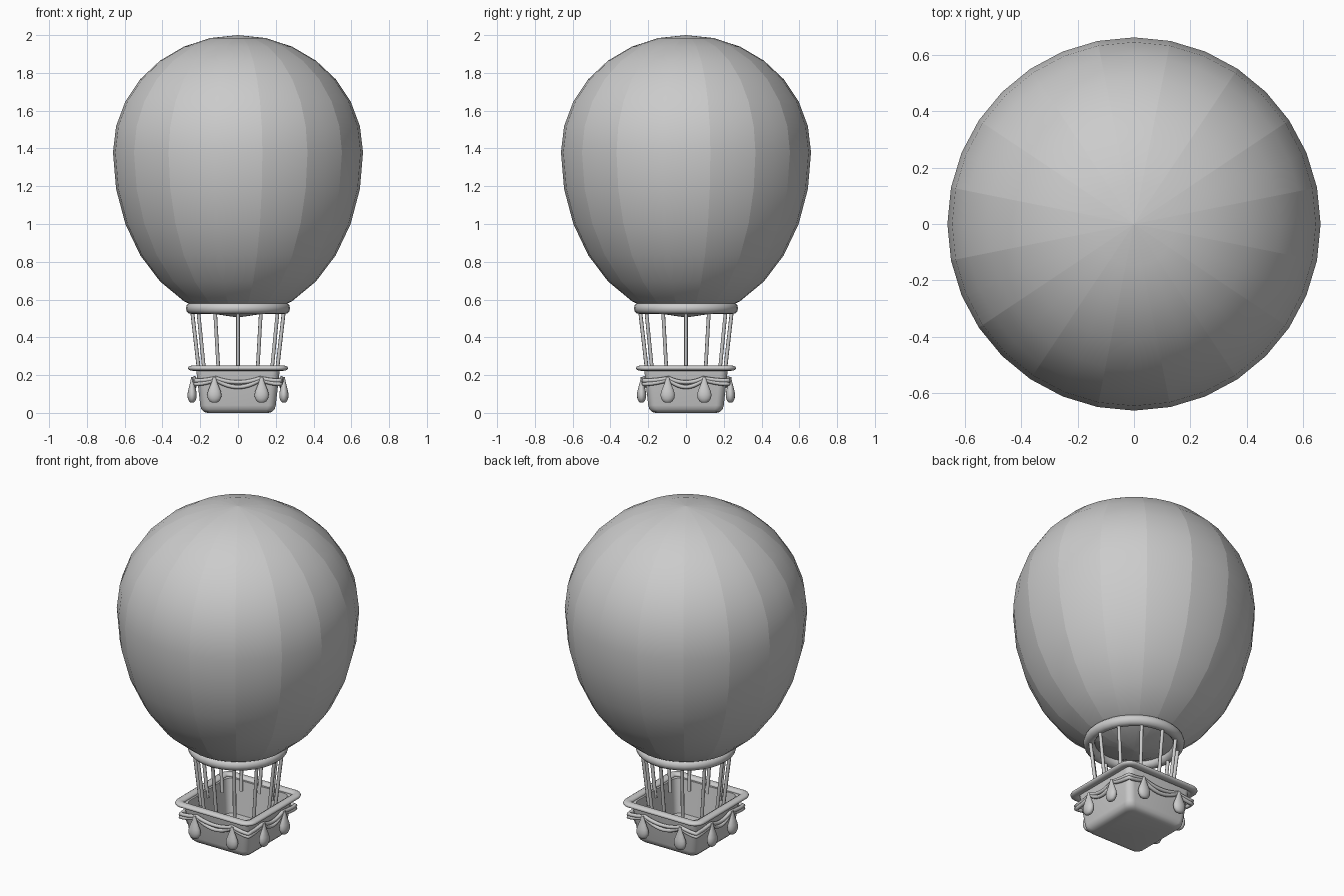
import bpy, bmesh
from math import sin, cos, pi, atan2, radians
from mathutils import Vector

if "Cube" in bpy.data.objects:
    bpy.data.objects.remove(bpy.data.objects["Cube"])


def finish(name, bm, angle=40):
    """Turn a bmesh into a smooth shaded object with sharp creases."""
    bmesh.ops.recalc_face_normals(bm, faces=bm.faces)
    mesh = bpy.data.meshes.new(name)
    bm.to_mesh(mesh)
    bm.free()
    mesh.shade_smooth()
    if angle:
        mesh.set_sharp_from_angle(angle=radians(angle))
    obj = bpy.data.objects.new(name, mesh)
    bpy.context.collection.objects.link(obj)
    return obj


def loft(name, rings, wrap=False, cap=False, angle=40):
    """Skin a list of equally long closed point rings."""
    bm = bmesh.new()
    loops = [[bm.verts.new(p) for p in ring] for ring in rings]
    pairs = list(zip(loops, loops[1:]))
    if wrap:
        pairs.append((loops[-1], loops[0]))
    for a, b in pairs:
        for i in range(len(a)):
            j = (i + 1) % len(a)
            bm.faces.new((a[i], a[j], b[j], b[i]))
    if cap:
        bm.faces.new(loops[0])
        bm.faces.new(loops[-1])
    return finish(name, bm, angle)


def circle(radius, z, count):
    return [(radius * cos(2 * pi * i / count), radius * sin(2 * pi * i / count), z)
            for i in range(count)]


def rounded_square(half, z, corner=0.04, steps=6):
    c = half - corner
    points = []
    for k in range(4):
        mid = pi / 4 + k * pi / 2
        cx, cy = (c if cos(mid) > 0 else -c), (c if sin(mid) > 0 else -c)
        for s in range(steps + 1):
            a = mid - pi / 4 + s / steps * pi / 2
            points.append((cx + corner * cos(a), cy + corner * sin(a), z))
    return points


def ellipse(center, z, width, height, count=12):
    return [(center + width * cos(2 * pi * i / count), z + height * sin(2 * pi * i / count))
            for i in range(count)]


def tube(name, points, radius, cyclic=False):
    """Round rope along a path."""
    curve = bpy.data.curves.new(name, "CURVE")
    curve.dimensions = "3D"
    curve.bevel_depth = radius
    curve.bevel_resolution = 2
    curve.use_fill_caps = True
    spline = curve.splines.new("POLY")
    spline.points.add(len(points) - 1)
    for p, co in zip(spline.points, points):
        p.co = (*co, 1)
    spline.use_cyclic_u = cyclic
    obj = bpy.data.objects.new(name, curve)
    bpy.context.collection.objects.link(obj)


# Envelope: sphere stretched below its equator, sharp seam between gores
EQUATOR, RADIUS, UPPER, LOWER = 1.38, 0.662, 0.62, 0.875
SEGMENTS = 32
bm = bmesh.new()
bmesh.ops.create_uvsphere(bm, u_segments=SEGMENTS, v_segments=14, radius=1)
for v in bm.verts:
    v.co = (v.co.x * RADIUS, v.co.y * RADIUS,
            EQUATOR + v.co.z * (UPPER if v.co.z > 0 else LOWER))
for e in bm.edges:
    a, b = (v.co for v in e.verts)
    mid = (a + b) / 2
    index = round(atan2(mid.y, mid.x) / (2 * pi) * SEGMENTS)
    if abs(a.z - b.z) > 0.005 and abs(a.xy.length - b.xy.length) > 1e-4 and index % 2:
        along = abs(a.xy.normalized().dot(b.xy.normalized()))
        if along > 0.999 or min(a.xy.length, b.xy.length) < 1e-4:
            e.smooth = False
finish("envelope", bm, angle=None)

# Ring at the mouth of the envelope
loft("mouth_ring", [circle(r, z, 32) for r, z in ellipse(0.245, 0.554, 0.031, 0.031)],
     wrap=True, angle=60)

# Suspension ropes
for i in range(12):
    a = i * pi / 6
    tube(f"rope_{i + 1}", [(r * cos(a), r * sin(a), z)
                           for r, z in ((0.244, 0.55), (0.203, 0.19))], 0.01)

# Basket: hollow tapered tub with rounded lower edge
basket_profile = [(0.16, 0.0), (0.18, 0.005), (0.194, 0.019), (0.2, 0.04),
                  (0.222, 0.235), (0.205, 0.235), (0.182, 0.04)]
loft("basket", [rounded_square(h, z) for h, z in basket_profile], cap=True)

# Padded rim
loft("basket_rim", [rounded_square(h, z, h - 0.2) for h, z in ellipse(0.24, 0.237, 0.025, 0.014)],
     wrap=True, angle=60)

# Drop weights, two on each side: (position, outward angle)
FRONT_X, FRONT_Y, SIDE_X, SIDE_Y = 0.125, 0.235, 0.243, 0.097
anchors = []
for s in (-1, 1):
    for t in (-1, 1):
        anchors.append((s * FRONT_X, t * FRONT_Y, 0))
        anchors.append((s * SIDE_X, t * SIDE_Y, pi / 2))
anchors.sort(key=lambda p: atan2(p[1], p[0]))

drop_profile = [(0.012, -0.061), (0.025, -0.054), (0.035, -0.038), (0.038, -0.02),
                (0.034, 0.0), (0.024, 0.025), (0.014, 0.05), (0.007, 0.075)]
for i, (x, y, turn) in enumerate(anchors):
    drop = loft(f"drop_weight_{i + 1}", [circle(r, z, 16) for r, z in drop_profile],
                cap=True, angle=70)
    drop.scale = (1, 0.65, 1)
    drop.rotation_euler.z = turn
    drop.location = (x, y, 0.115)


# Swags: doubled cord sagging between neighbouring drop weights
def swag(sag, top):
    points = []
    for i, (x, y, turn) in enumerate(anchors):
        nx, ny, nturn = anchors[(i + 1) % len(anchors)]
        start, end = Vector((x, y)) * 0.95, Vector((nx, ny)) * 0.95
        if turn == nturn:
            path, depth = [start, end], sag
        else:
            # pass around the basket corner
            cx, cy = (0.225 if x + nx > 0 else -0.225), (0.225 if y + ny > 0 else -0.225)
            path, depth = [start, Vector((cx, cy)), end], sag * 0.6
        for k in range(12):
            t = k / 12
            f = t * (len(path) - 1)
            n = int(f)
            p = path[n].lerp(path[n + 1], f - n)
            points.append((p.x, p.y, top - depth * 4 * t * (1 - t)))
    return points


tube("swag_upper", swag(0.022, 0.184), 0.011, cyclic=True)
tube("swag_lower", swag(0.04, 0.177), 0.011, cyclic=True)
